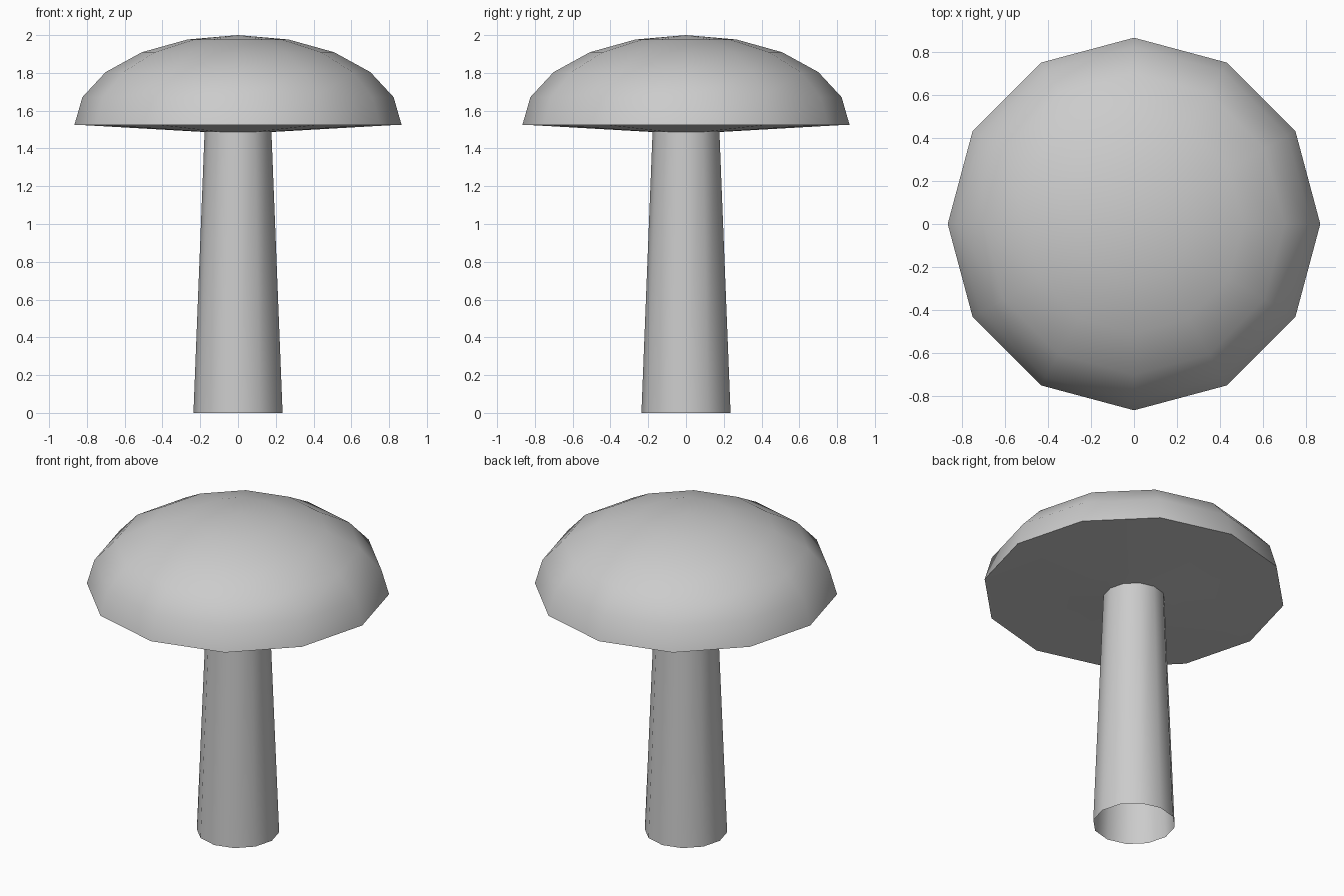
import bpy, bmesh
from math import sin, cos, pi

old = bpy.data.objects.get("Cube")
if old:
    bpy.data.objects.remove(old, do_unlink=True)

SIDES = 12
GREY = (0.6, 0.6, 0.6, 1)
mat = bpy.data.materials.new("plain grey")
mat.use_nodes = True
mat.diffuse_color = GREY
mat.node_tree.nodes["Principled BSDF"].inputs["Base Color"].default_value = GREY


def lathe(name, profile):
    """Revolve (radius, height) points about z; radius 0 becomes a pole."""
    bm = bmesh.new()
    rings = []
    for r, z in profile:
        count = SIDES if r > 0 else 1
        rings.append([bm.verts.new((r * cos(2 * pi * i / SIDES),
                                    r * sin(2 * pi * i / SIDES), z))
                      for i in range(count)])
    for a, b in zip(rings, rings[1:]):
        for i in range(SIDES):
            j = (i + 1) % SIDES
            if len(b) == 1:
                bm.faces.new((a[i], a[j], b[0]))
            else:
                bm.faces.new((a[i], a[j], b[j], b[i]))
    mesh = bpy.data.meshes.new(name)
    bm.to_mesh(mesh)
    bm.free()
    mesh.materials.append(mat)
    obj = bpy.data.objects.new(name, mesh)
    bpy.context.collection.objects.link(obj)
    bpy.ops.object.select_all(action="DESELECT")
    obj.select_set(True)
    bpy.context.view_layer.objects.active = obj
    bpy.ops.object.shade_smooth_by_angle(angle=pi / 4)
    return obj


# Stem: tapered tube, open at the foot
STEM_TOP = (0.177, 1.487)
lathe("stem", [(0.236, 0), STEM_TOP])

# Cap: squashed half sphere with a thin rim and a shallow cone underneath
RADIUS, RIM, HEIGHT, STEPS = 0.866, 1.525, 0.475, 5
dome = [(RADIUS * cos(k * pi / 2 / STEPS), RIM + HEIGHT * sin(k * pi / 2 / STEPS))
        for k in range(STEPS)]
lathe("cap", [STEM_TOP, (0.845, RIM)] + dome + [(0, RIM + HEIGHT)])
